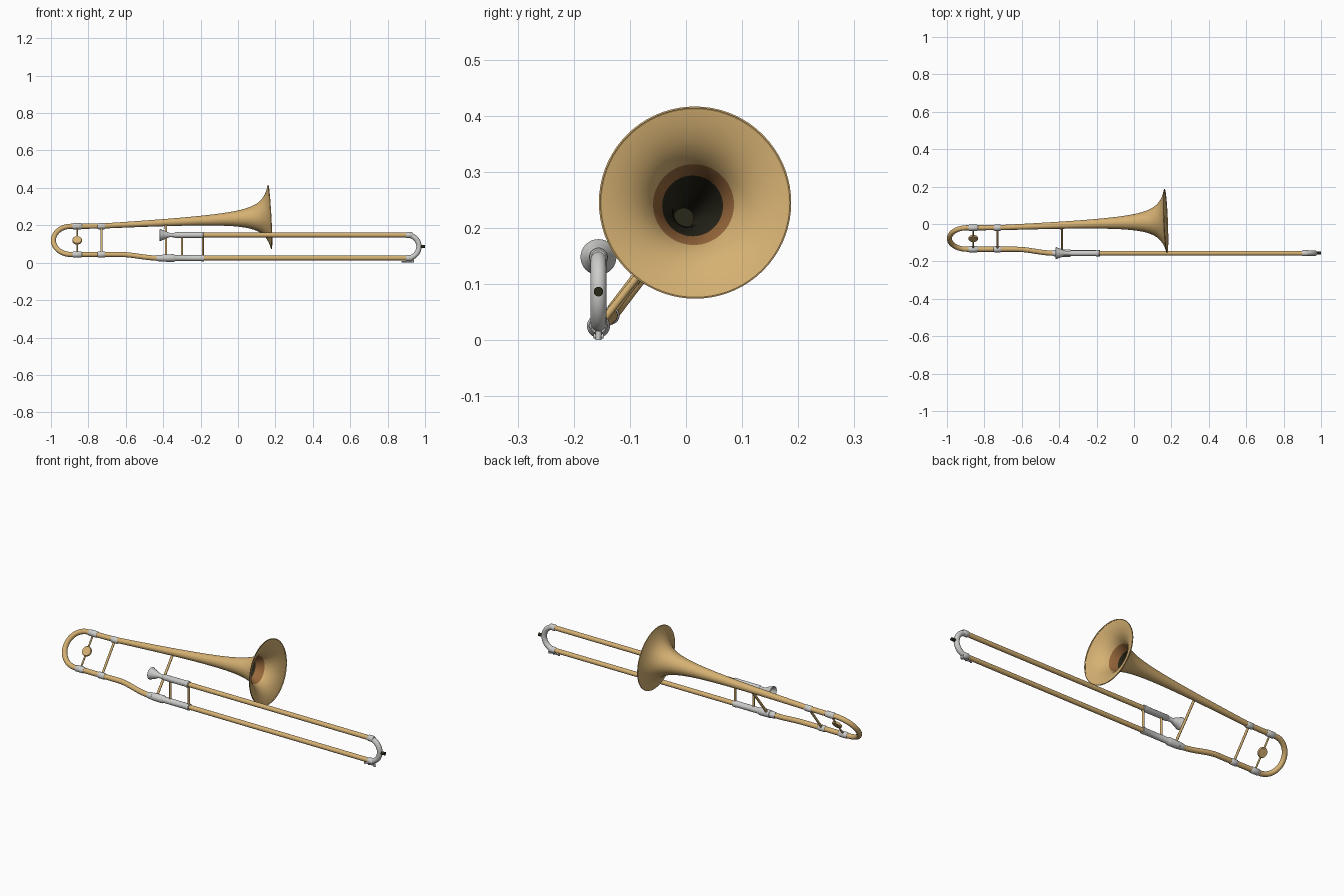
import bpy, bmesh, math
from mathutils import Vector as V

if "Cube" in bpy.data.objects:
    bpy.data.objects.remove(bpy.data.objects["Cube"])


def material(name, rgb):
    m = bpy.data.materials.new(name)
    m.diffuse_color = (*rgb, 1)
    m.use_nodes = True
    m.node_tree.nodes["Principled BSDF"].inputs["Base Color"].default_value = m.diffuse_color
    return m


GOLD = material("gold_brass", (0.67, 0.44, 0.17))
SILVER = material("silver_nickel", (0.60, 0.60, 0.59))
BROWN = material("bell_inner_brown", (0.32, 0.14, 0.045))
DARK = material("dark_throat", (0.022, 0.02, 0.01))


def rings_mesh(name, centers, tangents, radii, mats, pick=None, seg=24):
    """Skin circles placed along a path; ends are capped."""
    bm = bmesh.new()
    rings, up, prev = [], None, None
    for c, t, r in zip(centers, tangents, radii):
        t = t.normalized()
        if up is None:
            up = t.orthogonal().normalized()
        else:
            up = (prev.rotation_difference(t) @ up).normalized()
        prev, side = t, t.cross(up)
        rings.append([bm.verts.new(c + r * (math.cos(a) * up + math.sin(a) * side))
                      for a in (2 * math.pi * k / seg for k in range(seg))])
    for i, (a, b) in enumerate(zip(rings, rings[1:])):
        for k in range(seg):
            f = bm.faces.new((a[k], a[(k + 1) % seg], b[(k + 1) % seg], b[k]))
            f.material_index = pick(i) if pick else 0
    bm.faces.new(rings[0])
    f = bm.faces.new(rings[-1])
    f.material_index = pick(len(rings) - 2) if pick else 0
    bmesh.ops.recalc_face_normals(bm, faces=bm.faces)
    me = bpy.data.meshes.new(name)
    bm.to_mesh(me)
    bm.free()
    for m in mats:
        me.materials.append(m)
    ob = bpy.data.objects.new(name, me)
    bpy.context.collection.objects.link(ob)
    bpy.ops.object.select_all(action='DESELECT')
    ob.select_set(True)
    bpy.context.view_layer.objects.active = ob
    bpy.ops.object.shade_smooth_by_angle(angle=math.radians(40))
    return ob


def lathe(name, origin, axis, profile, mats, pick=None, seg=24):
    """Profile is a list of (distance along axis, radius)."""
    o, ax = V(origin), V(axis).normalized()
    return rings_mesh(name, [o + ax * d for d, r in profile], [ax] * len(profile),
                      [r for d, r in profile], mats, pick, seg)


def rod(name, a, b, r, mat, seg=20):
    a, b = V(a), V(b)
    return lathe(name, a, b - a, [(0, r), ((b - a).length, r)], [mat], seg=seg)


def tube(name, pts, r, mat):
    pts = [V(p) for p in pts]
    tans = [pts[min(i + 1, len(pts) - 1)] - pts[max(i - 1, 0)] for i in range(len(pts))]
    return rings_mesh(name, pts, tans, [r] * len(pts), [mat])


def u_bend(p, q, sign, n=28):
    """Half circle from p to q bulging along sign * x."""
    p, q = V(p), V(q)
    mid, h = (p + q) / 2, (p - q) / 2
    return [mid + h * math.cos(a) + V((sign * h.length * math.sin(a), 0, 0))
            for a in (math.pi * k / n for k in range(n + 1))]


def collar(name, x, yz, length, r=0.0165):
    """Silver ferrule with small chamfers."""
    h = length
    lathe(name, (x - h / 2, *yz), (1, 0, 0),
          [(0, r - 0.003), (0.004, r), (h - 0.004, r), (h, r - 0.003)], [SILVER])


SY, ZU, ZL = -0.156, 0.148, 0.025          # slide plane and its two legs
UP, LO = (-0.02, 0.195), (-0.135, 0.044)   # bell section legs (y, z)

# Bell: outer flare, rolled rim, inner wall and dark throat
rim, start = V((0.168, 0.016, 0.245)), V((-0.73, -0.02, 0.196))
axis = rim - start
L = axis.length


def flare(d):
    return 0.013 * (d + 0.0323) ** -0.75


steps = [(k / 40) ** 2.4 for k in range(41)]
outer = [(L - L * s, flare(L * s)) for s in reversed(steps)]
bead = [(L + 0.003, 0.1715), (L + 0.004, 0.169), (L + 0.002, 0.1665)]
inner = [(L - 0.5 * s, flare(0.5 * s) - 0.003) for s in steps[1:]]
profile = outer + bead + inner


def bell_colour(i):
    if i < len(outer) + len(bead):
        return 0
    r = profile[i][1]
    return 0 if r > 0.073 else 1 if r > 0.055 else 2


lathe("bell", start, axis, profile, [GOLD, BROWN, DARK], bell_colour, 72)

# Tuning slide: upper leg, bend and lower leg in one tube
bend = u_bend((-0.892, *UP), (-0.892, *LO), -1)
tube("tuning_slide", [(-0.71, -0.019, 0.197), (-0.8, *UP)] + bend + [(-0.8, *LO), (-0.71, *LO)],
     0.0135, GOLD)

# Neck pipe easing from the bell section down to the slide joint
neck = []
for k in range(17):
    t = k / 16
    s = t * t * (3 - 2 * t)
    neck.append((-0.63 + 0.2 * t, LO[0] + (SY - LO[0]) * s, LO[1] + (ZL - LO[1]) * s))
tube("neck_pipe", [(-0.72, *LO)] + neck + [(-0.40, SY, ZL)], 0.0135, GOLD)

# Ferrules and cross braces of the bell section
for i, (x, r, ln) in enumerate([(-0.86, 0.0045, 0.05), (-0.73, 0.006, 0.04)]):
    collar(f"upper_ferrule_{i}", x, UP, ln)
    collar(f"lower_ferrule_{i}", x, LO, ln)
    rod(f"bell_section_brace_{i}", (x, *UP), (x, *LO), r, GOLD)

# Round medallion on the first brace
mid = V((-0.86, (UP[0] + LO[0]) / 2, (UP[1] + LO[1]) / 2))
across = V((0, UP[0] - LO[0], UP[1] - LO[1])).normalized()
face = across.cross(V((1, 0, 0)))
lathe("brace_medallion", mid - face * 0.007, face,
      [(0, 0.010), (0.001, 0.016), (0, 0.019), (0.001, 0.024), (0.004, 0.026),
       (0.010, 0.026), (0.013, 0.024), (0.014, 0.019), (0.013, 0.016), (0.014, 0.010)],
      [GOLD], seg=32)

# Bell brace from slide joint to bell
rod("bell_to_slide_brace", (-0.385, SY, ZL), start + axis * 0.384, 0.0065, GOLD)

# Lower slide joint
lathe("lower_joint", (-0.435, SY, ZL), (1, 0, 0),
      [(0, 0.015), (0.012, 0.0175), (0.03, 0.0175), (0.032, 0.0195), (0.09, 0.0205),
       (0.095, 0.0185), (0.1, 0.016), (0.235, 0.016), (0.24, 0.0175), (0.252, 0.0175),
       (0.254, 0.014)], [SILVER], seg=32)

# Mouthpiece with hollow cup
lathe("mouthpiece", (-0.42, SY, ZU), (1, 0, 0),
      [(0.03, 0.004), (0.02, 0.016), (0.003, 0.024), (0, 0.029), (0.003, 0.032),
       (0.008, 0.032), (0.013, 0.028), (0.03, 0.0225), (0.045, 0.015), (0.055, 0.0115),
       (0.1, 0.0125)], [SILVER], seg=32)

# Receiver grip on the upper slide leg
lathe("mouthpiece_receiver", (-0.34, SY, ZU), (1, 0, 0),
      [(0, 0.012), (0.005, 0.0155), (0.135, 0.0155), (0.14, 0.017), (0.153, 0.017),
       (0.156, 0.014)], [SILVER], seg=32)

# Hand slide legs, end bow and braces
for nm, z in (("upper", ZU), ("lower", ZL)):
    rod(f"{nm}_slide_tube", (-0.2, SY, z), (0.91, SY, z), 0.0125, GOLD, 24)
    collar(f"{nm}_bow_ferrule", 0.915, (SY, z), 0.035, 0.016)
tube("slide_bow", u_bend((0.906, SY, ZU), (0.906, SY, ZL), 1), 0.014, SILVER)
for i, x in enumerate((-0.30, -0.188)):
    rod(f"slide_brace_{i}", (x, SY, ZL), (x, SY, ZU), 0.0058, GOLD)

# Rubber bumper and water key
rod("end_bumper", (0.975, SY, 0.0865), (1.0, SY, 0.0865), 0.0085, DARK)
rod("water_key_lever", (0.878, SY, 0.005), (0.942, SY, 0.005), 0.003, SILVER, 12)
rod("water_key_cap", (0.935, SY, 0.0), (0.935, SY, 0.016), 0.0055, SILVER, 16)
rod("water_key_pivot", (0.905, SY - 0.009, 0.007), (0.905, SY + 0.009, 0.007), 0.004, SILVER, 12)
rod("water_key_tip", (0.878, SY, 0.001), (0.878, SY, 0.010), 0.0045, SILVER, 12)
